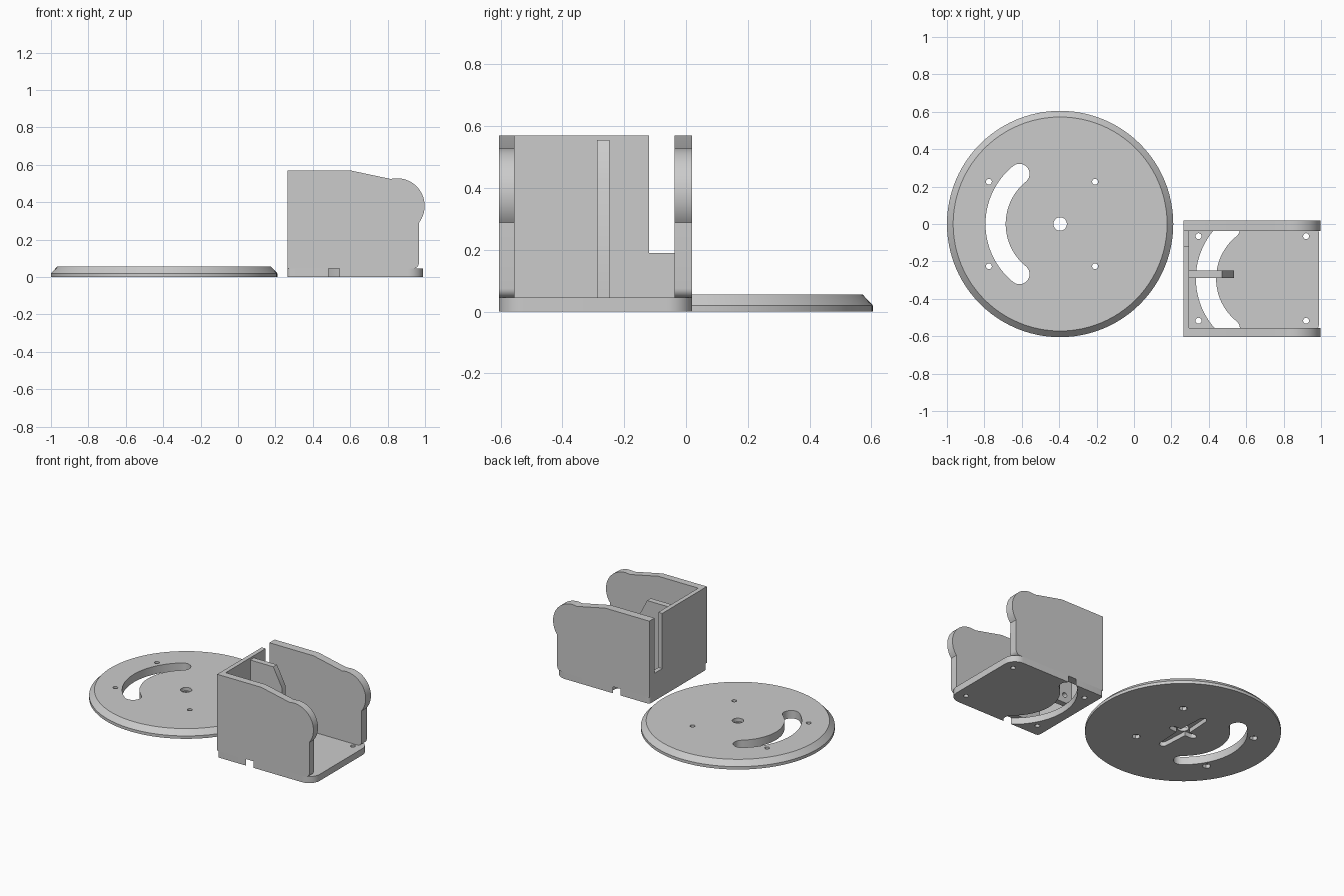
import bpy, bmesh, math
from mathutils import Matrix

if "Cube" in bpy.data.objects:
    bpy.data.objects.remove(bpy.data.objects["Cube"])

grey = bpy.data.materials.new("light_grey")
grey.diffuse_color = (0.6, 0.6, 0.6, 1)
grey.use_nodes = True
grey.node_tree.nodes["Principled BSDF"].inputs["Base Color"].default_value = grey.diffuse_color


def arc(cx, cy, r, a0, a1, n=12):
    """Points along an arc, angles in degrees."""
    return [(cx + r * math.cos(math.radians(a0 + (a1 - a0) * i / n)),
             cy + r * math.sin(math.radians(a0 + (a1 - a0) * i / n))) for i in range(n + 1)]


def circle(cx, cy, r, n=32):
    return arc(cx, cy, r, 0, 360, n)[:-1]


def rect(x0, y0, x1, y1):
    return [(x0, y0), (x1, y0), (x1, y1), (x0, y1)]


def prism(name, points, lo, hi, axis="Z"):
    """Extrude a profile along z (x, y points) or along y (x, z points)."""
    bm = bmesh.new()
    face = bm.faces.new([bm.verts.new((p[0], p[1], lo)) for p in points])
    ext = bmesh.ops.extrude_face_region(bm, geom=[face])
    bmesh.ops.translate(bm, vec=(0, 0, hi - lo),
                        verts=[v for v in ext["geom"] if isinstance(v, bmesh.types.BMVert)])
    if axis == "Y":
        bm.transform(Matrix(((1, 0, 0, 0), (0, 0, 1, 0), (0, 1, 0, 0), (0, 0, 0, 1))))
    bmesh.ops.recalc_face_normals(bm, faces=bm.faces)
    mesh = bpy.data.meshes.new(name)
    bm.to_mesh(mesh)
    bm.free()
    mesh.materials.append(grey)
    ob = bpy.data.objects.new(name, mesh)
    bpy.context.collection.objects.link(ob)
    return ob


def cut(ob, points, lo, hi, axis="Z"):
    """Subtract a prism from an object."""
    cutter = prism("cutter", points, lo, hi, axis)
    cutter.hide_render = True
    mod = ob.modifiers.new("cut", "BOOLEAN")
    mod.operation, mod.solver, mod.object = "DIFFERENCE", "EXACT", cutter
    bpy.ops.object.select_all(action="DESELECT")
    bpy.context.view_layer.objects.active = ob
    ob.select_set(True)
    bpy.ops.object.modifier_apply(modifier=mod.name)
    bpy.data.objects.remove(cutter)


def smooth(ob):
    bpy.ops.object.select_all(action="DESELECT")
    bpy.context.view_layer.objects.active = ob
    ob.select_set(True)
    bpy.ops.object.shade_smooth_by_angle(angle=math.radians(30))


def curved_slot(cx, cy, half=51, r=0.345, w=0.054):
    """Arc-shaped slot with round ends, opening around a pivot."""
    a, b = 180 - half, 180 + half
    ends = [(cx + r * math.cos(math.radians(t)), cy + r * math.sin(math.radians(t))) for t in (a, b)]
    return (arc(cx, cy, r + w, a, b, 40) + arc(*ends[1], w, b, b + 180)[1:]
            + arc(cx, cy, r - w, b, a, 40)[1:] + arc(*ends[0], w, a + 180, a + 360)[1:-1])


# Turntable disc with a chamfered rim
DX, R = -0.395, 0.605
disc = prism("turntable_disc", circle(DX, 0, R, 96), 0, 0.055)
bm = bmesh.new()
bm.from_mesh(disc.data)
top = next(f for f in bm.faces if f.normal.z > 0.9)
bmesh.ops.translate(bm, verts=top.verts, vec=(0, 0, -0.035))
new = bmesh.ops.extrude_face_region(bm, geom=[top])
ring = [v for v in new["geom"] if isinstance(v, bmesh.types.BMVert)]
if top.is_valid:
    bm.faces.remove(top)
for v in ring:
    v.co = (DX + (v.co.x - DX) * 0.572 / R, v.co.y * 0.572 / R, 0.055)
bmesh.ops.recalc_face_normals(bm, faces=bm.faces)
bm.to_mesh(disc.data)
bm.free()

cut(disc, curved_slot(DX, 0), -0.1, 0.2)
cut(disc, circle(DX, 0, 0.036), -0.1, 0.2)
for x in (-0.776, -0.208):
    for y in (-0.226, 0.226):
        cut(disc, circle(x, y, 0.016, 16), -0.1, 0.2)
        cut(disc, circle(x, y, 0.027, 6), -0.1, 0.025)     # nut pocket
# Cross-shaped drive recess under the disc
cut(disc, arc(DX, 0.19, 0.025, 0, 180, 8) + [(DX - 0.036, 0)]
    + arc(DX, -0.19, 0.025, 180, 360, 8) + [(DX + 0.036, 0)], -0.1, 0.03)
cut(disc, arc(DX - 0.08, 0, 0.022, 90, 270, 8) + arc(DX + 0.08, 0, 0.022, -90, 90, 8), -0.1, 0.03)
smooth(disc)

# Bracket base plate with rounded corners
X0, X1, Y0, Y1, T = 0.265, 0.99, -0.605, 0.02, 0.045
c, r = 0.02, 0.08
base = prism("bracket_base", arc(X0 + c, Y0 + c, c, 180, 270, 6) + arc(X1 - r, Y0 + r, r, 270, 360)
             + arc(X1 - r, Y1 - r, r, 0, 90) + arc(X0 + c, Y1 - c, c, 90, 180, 6), 0, T)
cut(base, curved_slot(0.73, -0.2925), -0.1, 0.2)
for x in (0.345, 0.92):
    for y in (-0.517, -0.065):
        cut(base, circle(x, y, 0.016, 16), -0.1, 0.2)
smooth(base)

# Side walls with round pivot ears
EX, EZ, ER = 0.85, 0.38, 0.148
wall_profile = ([(X0, T)] + arc(0.937, T + 0.03, 0.03, -90, 0, 6)
                + arc(EX, EZ, ER, -38, 103, 40) + [(0.60, 0.57), (X0, 0.57)])
for name, y0, y1 in (("front_side_wall", Y0, -0.555), ("back_side_wall", -0.037, Y1)):
    wall = prism(name, wall_profile, y0, y1, "Y")
    cut(wall, circle(EX, EZ, 0.065, 40), y0 - 0.1, y1 + 0.1, "Y")
    smooth(wall)

# End wall: tall panel and the low step beside it
prism("end_wall", rect(X0, -0.555, 0.295, -0.12), T, 0.57)
prism("end_wall_step", rect(X0, -0.12, 0.295, -0.037), T, 0.19)

# Mounting fin inside the bracket
fin = prism("mounting_fin", [(0.295, T), (0.535, T), (0.535, 0.43), (0.47, 0.555), (0.295, 0.555)],
            -0.288, -0.248, "Y")
for x in (0.35, 0.44):
    for z in (0.10, 0.51):
        cut(fin, circle(x, z, 0.017, 16), -0.4, -0.1, "Y")
smooth(fin)
